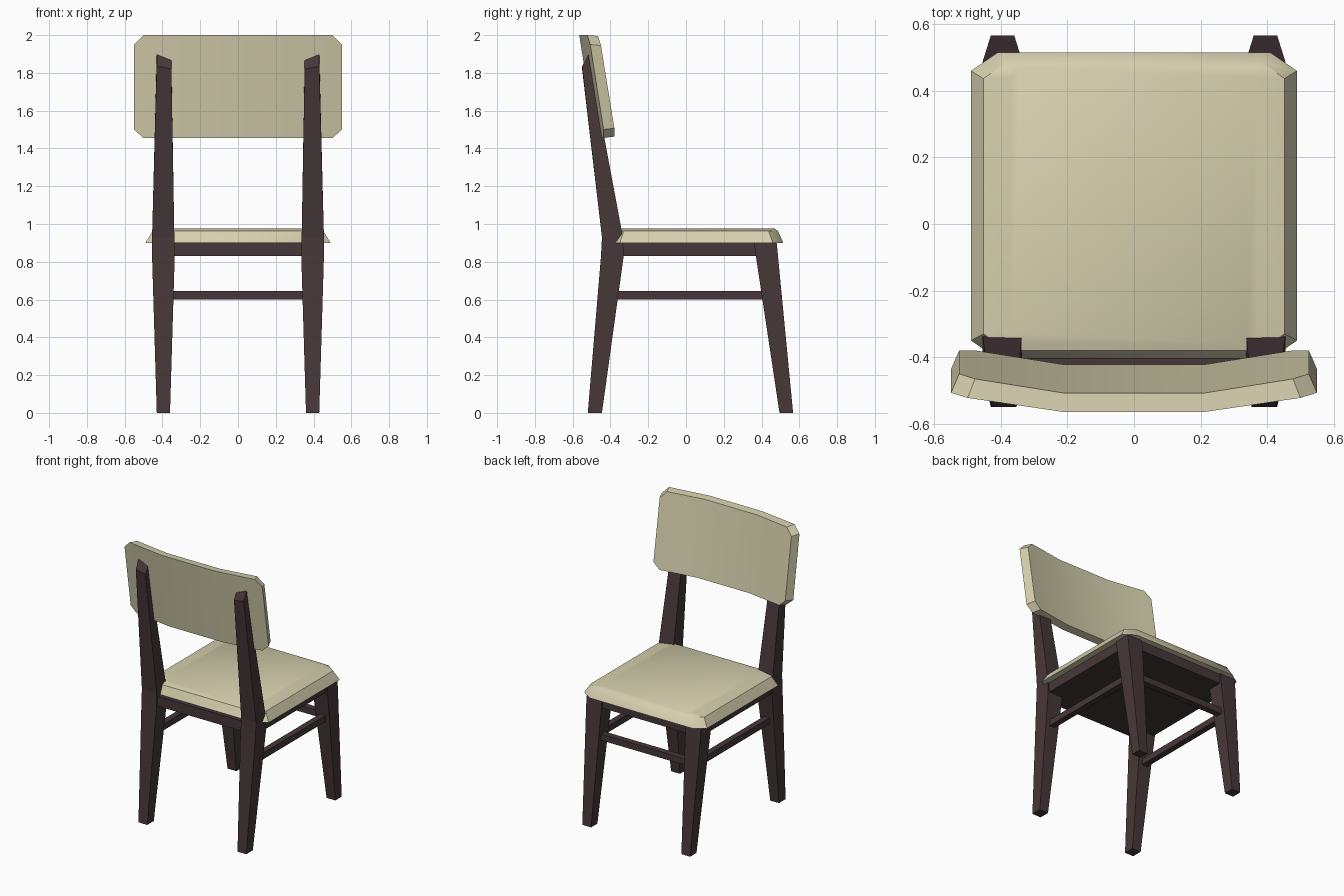
import bpy, bmesh

if "Cube" in bpy.data.objects:
    bpy.data.objects.remove(bpy.data.objects["Cube"])


def material(name, rgb):
    m = bpy.data.materials.new(name)
    m.diffuse_color = (*rgb, 1)
    m.use_nodes = True
    m.node_tree.nodes["Principled BSDF"].inputs["Base Color"].default_value = m.diffuse_color
    return m


WOOD = material("dark wood", (0.062, 0.039, 0.041))
CLOTH = material("cream upholstery", (0.67, 0.63, 0.42))


def loft(name, rings, mat, smooth=False):
    """Skin a list of equal-length point rings and cap both ends."""
    bm = bmesh.new()
    loops = [[bm.verts.new(p) for p in ring] for ring in rings]
    n = len(loops[0])
    for a, b in zip(loops, loops[1:]):
        for i in range(n):
            j = (i + 1) % n
            bm.faces.new((a[i], a[j], b[j], b[i]))
    bm.faces.new(loops[0])
    bm.faces.new(loops[-1])
    bmesh.ops.recalc_face_normals(bm, faces=bm.faces)
    mesh = bpy.data.meshes.new(name)
    bm.to_mesh(mesh)
    bm.free()
    obj = bpy.data.objects.new(name, mesh)
    bpy.context.collection.objects.link(obj)
    mesh.materials.append(mat)
    if smooth:
        bpy.ops.object.select_all(action='DESELECT')
        obj.select_set(True)
        bpy.context.view_layer.objects.active = obj
        bpy.ops.object.shade_smooth_by_angle(angle=0.6)
    return obj


def rect(x0, x1, y0, y1, z):
    return [(x0, y0, z), (x1, y0, z), (x1, y1, z), (x0, y1, z)]


def box(name, x0, x1, y0, y1, z0, z1, mat):
    return loft(name, [rect(x0, x1, y0, y1, z0), rect(x0, x1, y0, y1, z1)], mat)


def flip(rings, s):
    return [[(x * s, y, z) for x, y, z in r] for r in rings]


# Legs: the pair on the backrest side run on up as posts with slanted tops
post = [rect(0.36, 0.43, -0.52, -0.445, 0),
        rect(0.335, 0.455, -0.45, -0.33, 0.83),
        rect(0.337, 0.455, -0.445, -0.334, 0.93),
        [(0.353, -0.55, 1.82), (0.43, -0.55, 1.835),
         (0.43, -0.515, 1.9), (0.353, -0.515, 1.88)]]
leg = [rect(0.36, 0.43, 0.495, 0.567, 0),
       rect(0.335, 0.455, 0.37, 0.487, 0.83),
       rect(0.335, 0.455, 0.36, 0.48, 0.9)]
for side, s in (("right", 1), ("left", -1)):
    loft(f"{side}_back_post", flip(post, s), WOOD)
    loft(f"{side}_leg", flip(leg, s), WOOD)
    # Side stretcher
    x = 0.395 * s
    box(f"{side}_stretcher", x - 0.022, x + 0.022, -0.4, 0.45, 0.6, 0.645, WOOD)

# Cross stretcher and seat frame
box("cross_stretcher", -0.38, 0.38, 0.435, 0.48, 0.6, 0.645, WOOD)
box("seat_frame", -0.445, 0.445, -0.435, 0.472, 0.83, 0.902, WOOD)


# Seat cushion: chamfered-corner outline, stepped inwards
def octagon(x, y0, y1, cx, cy, z):
    return [(-x + cx, y0, z), (x - cx, y0, z), (x, y0 + cy, z), (x, y1 - cy, z),
            (x - cx, y1, z), (-x + cx, y1, z), (-x, y1 - cy, z), (-x, y0 + cy, z)]


loft("seat_cushion", [octagon(0.49, -0.405, 0.515, 0.08, 0.055, 0.9),
                      octagon(0.452, -0.38, 0.487, 0.07, 0.05, 0.963),
                      octagon(0.37, -0.36, 0.47, 0.03, 0.03, 0.975)],
     CLOTH, smooth=True)


# Backrest: tilted panel in three angled sections, front slightly smaller
def bend(x, z, front):
    y = -0.565 + 0.147 * max(0, abs(x) - 0.21) + (2.0 - z) * 0.157
    return y + (0.057 if front else 0)


columns = [(-0.55, 1.5, 1.95), (-0.5, 1.455, 2.0), (-0.21, 1.455, 2.0),
           (0.21, 1.455, 2.0), (0.5, 1.455, 2.0), (0.55, 1.5, 1.95)]
sections = []
for x, z0, z1 in columns:
    xf = x * 0.955 if abs(x) > 0.3 else x
    sections.append([(x, bend(x, z0, False), z0), (x, bend(x, z1, False), z1),
                     (xf, bend(x, z1, True), z1 - 0.005),
                     (xf, bend(x, z0, True), z0 + 0.008)])
loft("backrest", sections, CLOTH, smooth=True)
